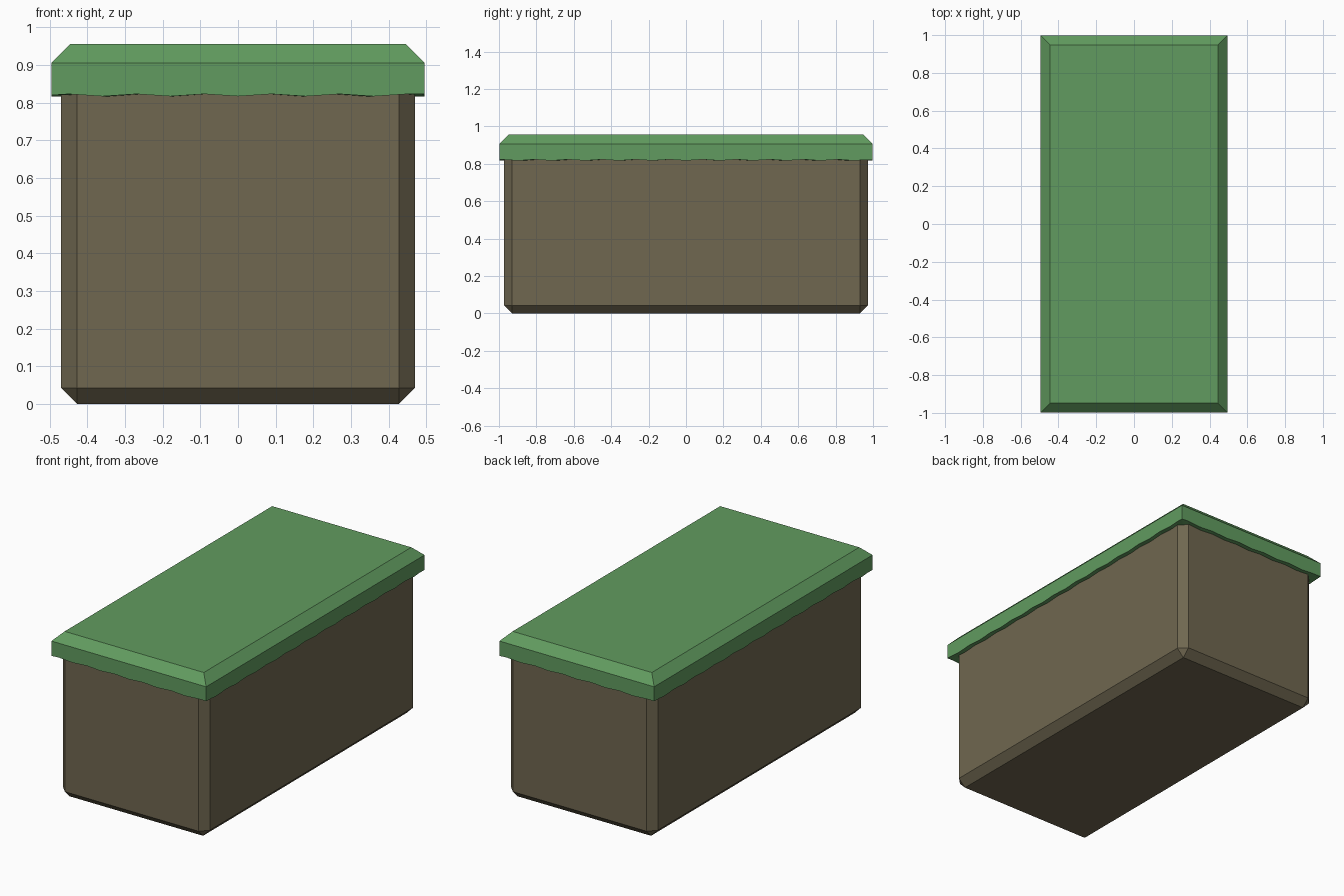
import bpy, bmesh, math

if "Cube" in bpy.data.objects:
    bpy.data.objects.remove(bpy.data.objects["Cube"])


def material(name, color):
    mat = bpy.data.materials.new(name)
    mat.diffuse_color = (*color, 1)
    mat.use_nodes = True
    mat.node_tree.nodes["Principled BSDF"].inputs["Base Color"].default_value = mat.diffuse_color
    return mat


def add_object(name, bm, mat):
    bmesh.ops.recalc_face_normals(bm, faces=bm.faces)
    mesh = bpy.data.meshes.new(name)
    bm.to_mesh(mesh)
    bm.free()
    mesh.materials.append(mat)
    obj = bpy.data.objects.new(name, mesh)
    bpy.context.collection.objects.link(obj)
    return obj


grass = material("grass", (0.12, 0.33, 0.115))
dirt = material("dirt", (0.16, 0.135, 0.08))

# Dirt block: box with flat chamfers on every edge except the covered top
HX, HY, TOP = 0.47, 0.972, 0.87
bm = bmesh.new()
bmesh.ops.create_cube(bm, size=1)
for v in bm.verts:
    v.co = (v.co.x * 2 * HX, v.co.y * 2 * HY, (v.co.z + 0.5) * TOP)
edges = [e for e in bm.edges if min(v.co.z for v in e.verts) < 0.01]
bmesh.ops.bevel(bm, geom=edges, offset=0.043, offset_type='OFFSET',
                segments=1, affect='EDGES')
add_object("dirt_block", bm, dirt)

# Grass cap: chamfered slab whose skirt ends in a wavy hem
CX, CY = 0.495, 0.998
SIGNS = [(-1, -1), (1, -1), (1, 1), (-1, 1)]
WAVE = 2 * math.pi / 0.18
bm = bmesh.new()


def rect(inset, z):
    return [bm.verts.new((sx * (CX - inset), sy * (CY - inset), z))
            for sx, sy in SIGNS]


shoulder = rect(0, 0.906)
top = rect(0.05, 0.956)
bm.faces.new(top)

# Hem points, outer and inner, four sides in turn
outer, inner, starts = [], [], []
for i, (sx, sy) in enumerate(SIGNS):
    ex, ey = SIGNS[(i + 1) % 4]
    n = 22 if sx != ex else 44
    starts.append(len(outer))
    for k in range(n):
        t = k / n
        ux, uy = sx + (ex - sx) * t, sy + (ey - sy) * t
        along = ux * CX if sx != ex else uy * CY
        z = 0.820 - 0.003 * math.cos(WAVE * along)
        outer.append(bm.verts.new((ux * CX, uy * CY, z)))
        inner.append(bm.verts.new((ux * 0.42, uy * 0.92, z)))

# Underside strip between the hem and the dirt
count = len(outer)
for k in range(count):
    j = (k + 1) % count
    bm.faces.new((outer[k], inner[k], inner[j], outer[j]))

# Skirt walls and sloped shoulder
for i in range(4):
    j = (i + 1) % 4
    end = starts[j] if j else count
    hem = [outer[k % count] for k in range(starts[i], end + 1)]
    bm.faces.new(hem + [shoulder[j], shoulder[i]])
    bm.faces.new((shoulder[i], shoulder[j], top[j], top[i]))
add_object("grass_cap", bm, grass)
